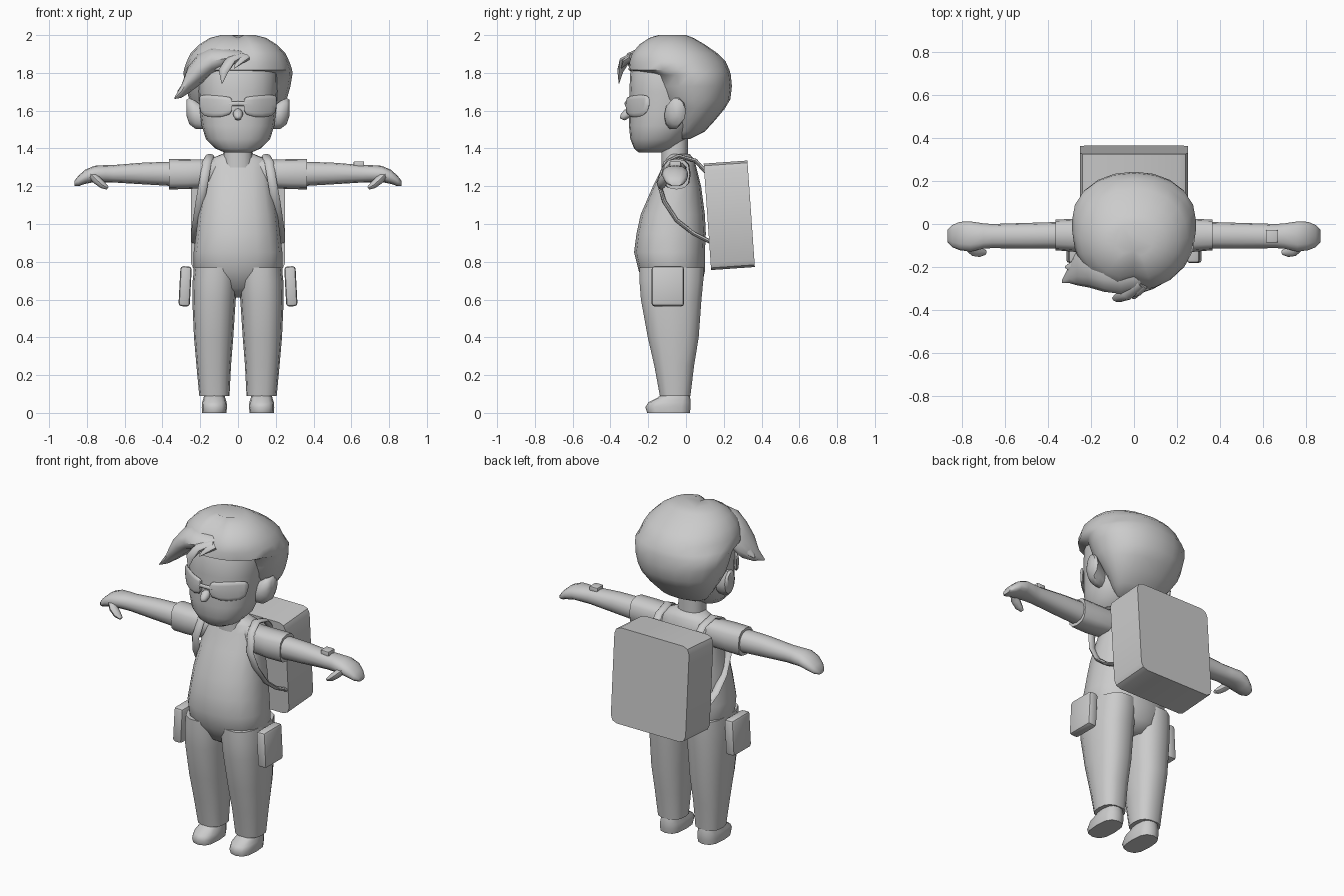
import bpy, bmesh, math
from mathutils import Vector

grey = bpy.data.materials.new("plain grey")
grey.diffuse_color = (0.6, 0.6, 0.6, 1)


def finish(ob, angle=50, mirror=False):
    """Material, optional mirrored twin, smooth shading."""
    ob.data.materials.append(grey)
    if mirror:
        ob.modifiers.new("mirror", 'MIRROR')
    bpy.ops.object.select_all(action='DESELECT')
    ob.select_set(True)
    bpy.context.view_layer.objects.active = ob
    bpy.ops.object.shade_smooth_by_angle(angle=math.radians(angle))
    return ob


def from_bmesh(name, bm):
    bmesh.ops.recalc_face_normals(bm, faces=bm.faces)
    me = bpy.data.meshes.new(name)
    bm.to_mesh(me)
    bm.free()
    ob = bpy.data.objects.new(name, me)
    bpy.context.collection.objects.link(ob)
    return ob


def loft(name, rings, axis='z', n=16, p=2.3, mirror=False, tweak=None, angle=50):
    """Rounded sections (t, a0, a1, b0, b1) joined along an axis; a,b = x,y or y,z."""
    bm = bmesh.new()
    loops = []
    for t, a0, a1, b0, b1 in rings:
        loop = []
        for i in range(n):
            w = 2 * math.pi * i / n
            c, s = math.cos(w), math.sin(w)
            a = (a0 + a1) / 2 + (a1 - a0) / 2 * math.copysign(abs(c) ** (2 / p), c)
            b = (b0 + b1) / 2 + (b1 - b0) / 2 * math.copysign(abs(s) ** (2 / p), s)
            co = Vector((a, b, t) if axis == 'z' else (t, a, b))
            loop.append(bm.verts.new(tweak(co) if tweak else co))
        loops.append(loop)
    for l, m in zip(loops, loops[1:]):
        for i in range(n):
            j = (i + 1) % n
            bm.faces.new((l[i], l[j], m[j], m[i]))
    bm.faces.new(loops[0])
    bm.faces.new(loops[-1])
    return finish(from_bmesh(name, bm), angle, mirror)


def tube(name, pts, wide, thick, side, n=8, mirror=False):
    """Flat tube through points (x, y, z, scale); side is the wide direction."""
    bm = bmesh.new()
    loops = []
    P = [Vector(q[:3]) for q in pts]
    for k, q in enumerate(pts):
        d = (P[min(k + 1, len(P) - 1)] - P[max(k - 1, 0)]).normalized()
        u = Vector(side)
        u = (u - d * u.dot(d)).normalized()
        v = d.cross(u)
        loops.append([bm.verts.new(P[k] + q[3] * (u * wide * math.cos(w) + v * thick * math.sin(w)))
                      for w in (2 * math.pi * i / n for i in range(n))])
    for l, m in zip(loops, loops[1:]):
        for i in range(n):
            bm.faces.new((l[i], l[(i + 1) % n], m[(i + 1) % n], m[i]))
    bm.faces.new(loops[0])
    bm.faces.new(loops[-1])
    return finish(from_bmesh(name, bm), 50, mirror)


def block(name, size, loc, rot=(0, 0, 0), bevel=0.02, along_y=False, mirror=False):
    """Box with rounded edges (all, or only those running along y)."""
    bm = bmesh.new()
    bmesh.ops.create_cube(bm, size=1)
    for v in bm.verts:
        v.co = Vector(a * b for a, b in zip(v.co, size))
    edges = [e for e in bm.edges
             if not along_y or abs(e.verts[0].co.y - e.verts[1].co.y) > 1e-4]
    bmesh.ops.bevel(bm, geom=edges, offset=bevel, segments=2, profile=0.5, affect='EDGES')
    ob = from_bmesh(name, bm)
    from mathutils import Euler, Matrix
    ob.data.transform(Matrix.Translation(loc) @ Euler(rot).to_matrix().to_4x4())
    return finish(ob, 40, mirror)


# Body
loft("torso", [(0.61, -.06, .06, -.12, .03), (0.66, -.17, .17, -.20, .08),
               (0.75, -.235, .235, -.25, .10), (0.85, -.235, .235, -.275, .10),
               (0.95, -.222, .222, -.262, .105), (1.05, -.21, .21, -.24, .10),
               (1.2, -.185, .185, -.175, .08), (1.3, -.175, .175, -.125, .055),
               (1.34, -.16, .16, -.11, .045), (1.37, -.085, .085, -.10, .02)])
loft("neck", [(1.3, -.08, .08, -.13, .01), (1.5, -.075, .075, -.13, .01)])
loft("trouser_leg", [(.09, .045, .205, -.14, .025), (.25, .037, .22, -.17, .045),
                     (.4, .025, .233, -.205, .07), (.6, .012, .242, -.242, .085),
                     (.7, .004, .24, -.25, .095), (.77, .004, .232, -.25, .098)],
     mirror=True, n=14, p=2.5)
loft("shoe", [(0, .062, .19, -.205, .02), (.03, .058, .192, -.215, .025),
              (.055, .06, .19, -.20, .025), (.08, .068, .182, -.15, .022),
              (.11, .075, .175, -.12, .015)], mirror=True, n=12, p=2.7)

# Arms
loft("sleeve", [(.09, -.10, .02, 1.21, 1.35), (.18, -.125, .025, 1.19, 1.342),
                (.27, -.13, .025, 1.185, 1.343), (.365, -.122, .02, 1.183, 1.345)],
     axis='x', mirror=True, n=12, p=2.7)
loft("forearm_and_hand", [(.33, -.115, .01, 1.2, 1.33), (.5, -.115, .005, 1.21, 1.325),
                          (.66, -.112, 0, 1.22, 1.312), (.70, -.115, .003, 1.22, 1.312),
                          (.76, -.128, .012, 1.222, 1.308), (.81, -.122, .01, 1.212, 1.287),
                          (.845, -.108, -.005, 1.2, 1.255), (.866, -.085, -.025, 1.2, 1.228)],
     axis='x', mirror=True, n=12)
tube("thumb", [(.77, -.10, 1.255, 1), (.745, -.122, 1.23, 1), (.715, -.13, 1.205, .85),
               (.69, -.132, 1.19, .4)], .028, .022, (0, 1, 0), mirror=True)
block("wrist_watch", (.055, .06, .035), (.64, -.057, 1.314), bevel=.005)

# Head
loft("face", [(1.378, -.07, .07, -.25, -.13), (1.40, -.12, .12, -.275, -.07),
              (1.45, -.17, .17, -.295, .0), (1.52, -.192, .192, -.302, .05),
              (1.6, -.202, .202, -.30, .08), (1.7, -.208, .208, -.30, .1),
              (1.8, -.21, .21, -.295, .1), (1.88, -.18, .18, -.26, .1)], p=2.25, n=20)
tube("nose", [(0, -.285, 1.60, .5), (0, -.31, 1.585, .8), (0, -.335, 1.565, .6),
              (0, -.348, 1.562, .15)], .035, .032, (1, 0, 0))
loft("ear", [(.18, -.115, -.03, 1.5, 1.62), (.225, -.115, -.015, 1.5, 1.655),
             (.258, -.10, 0, 1.525, 1.67), (.272, -.075, -.01, 1.57, 1.66)],
     axis='x', mirror=True, n=10, p=2)


def parting(co):
    # shallow cleft along the front of the crown
    if abs(co.x) < .02 and co.y < -.05 and co.z > 1.84:
        co.z -= .015
        co.y += .025
    return co


loft("hair", [(1.45, -.10, .10, -.06, .02), (1.49, -.15, .15, -.07, .10),
              (1.55, -.20, .20, -.075, .155), (1.61, -.237, .237, -.11, .205),
              (1.66, -.258, .258, -.16, .235), (1.73, -.278, .278, -.18, .243),
              (1.79, -.288, .288, -.20, .237), (1.815, -.287, .287, -.305, .23),
              (1.86, -.272, .272, -.31, .21), (1.905, -.25, .25, -.295, .165),
              (1.95, -.205, .205, -.255, .10), (1.985, -.15, .15, -.2, .04),
              (2.0, -.09, .09, -.15, -.0)], n=20, p=2.1, tweak=parting, angle=60)
# Swept fringe and loose locks
loft("swept_fringe", [(-.335, -.275, -.26, 1.662, 1.672), (-.30, -.275, -.19, 1.668, 1.735),
                      (-.265, -.285, -.12, 1.69, 1.83), (-.21, -.295, -.1, 1.73, 1.90),
                      (-.14, -.315, -.1, 1.79, 1.935), (-.06, -.325, -.1, 1.825, 1.93),
                      (.03, -.30, -.1, 1.83, 1.92)], axis='x', n=12, p=2)
tube("fringe_lock", [(.02, -.27, 1.885, 1), (-.04, -.325, 1.865, 1), (-.078, -.348, 1.81, .75),
                     (-.085, -.355, 1.745, .08)], .035, .022, (1, 0, .4))
tube("small_fringe_lock", [(.04, -.28, 1.88, 1), (.01, -.315, 1.865, .9),
                           (-.02, -.342, 1.825, .1)], .03, .02, (1, 0, .3))
tube("side_lock", [(-.23, -.2, 1.80, 1), (-.265, -.2, 1.74, .9), (-.32, -.2, 1.70, .08)],
     .05, .03, (0, 1, 0))


# Glasses: rounded lenses that wrap around the face
def wrap(co):
    return Vector((co.x, co.y + 2.6 * co.x ** 2 - .01 * abs(co.x), co.z))


def lens():
    rings = [(.033, 1.598, 1.662), (.045, 1.58, 1.672), (.085, 1.568, 1.677),
             (.13, 1.566, 1.681), (.175, 1.572, 1.683), (.197, 1.592, 1.68),
             (.204, 1.625, 1.67)]
    loft("glasses_lens", [(x, -.322, -.298, a, b) for x, a, b in rings],
         axis='x', n=12, p=3, mirror=True, tweak=wrap)


lens()
tube("glasses_bridge", [(-.045, -.31, 1.635, 1), (0, -.318, 1.638, 1), (.045, -.31, 1.635, 1)],
     .012, .008, (0, 0, 1))

# Backpack, straps and hip pouches
block("backpack", (.50, .232, .565), (0, .229, 1.046), rot=(math.radians(4), 0, 0),
      bevel=.04, along_y=True)
tube("backpack_strap", [(.14, .12, 1.26, 1), (.145, .05, 1.335, 1), (.15, -.04, 1.36, 1),
                        (.165, -.11, 1.325, 1), (.182, -.145, 1.22, 1), (.20, -.115, 1.12, 1),
                        (.215, -.05, 1.02, 1), (.225, .04, .95, 1), (.225, .14, .90, 1)],
     .024, .011, (1, 0, 0), mirror=True)
block("hip_pouch", (.06, .172, .212), (.28, -.096, .67), rot=(0, math.radians(-3), 0),
      bevel=.016, mirror=True)
